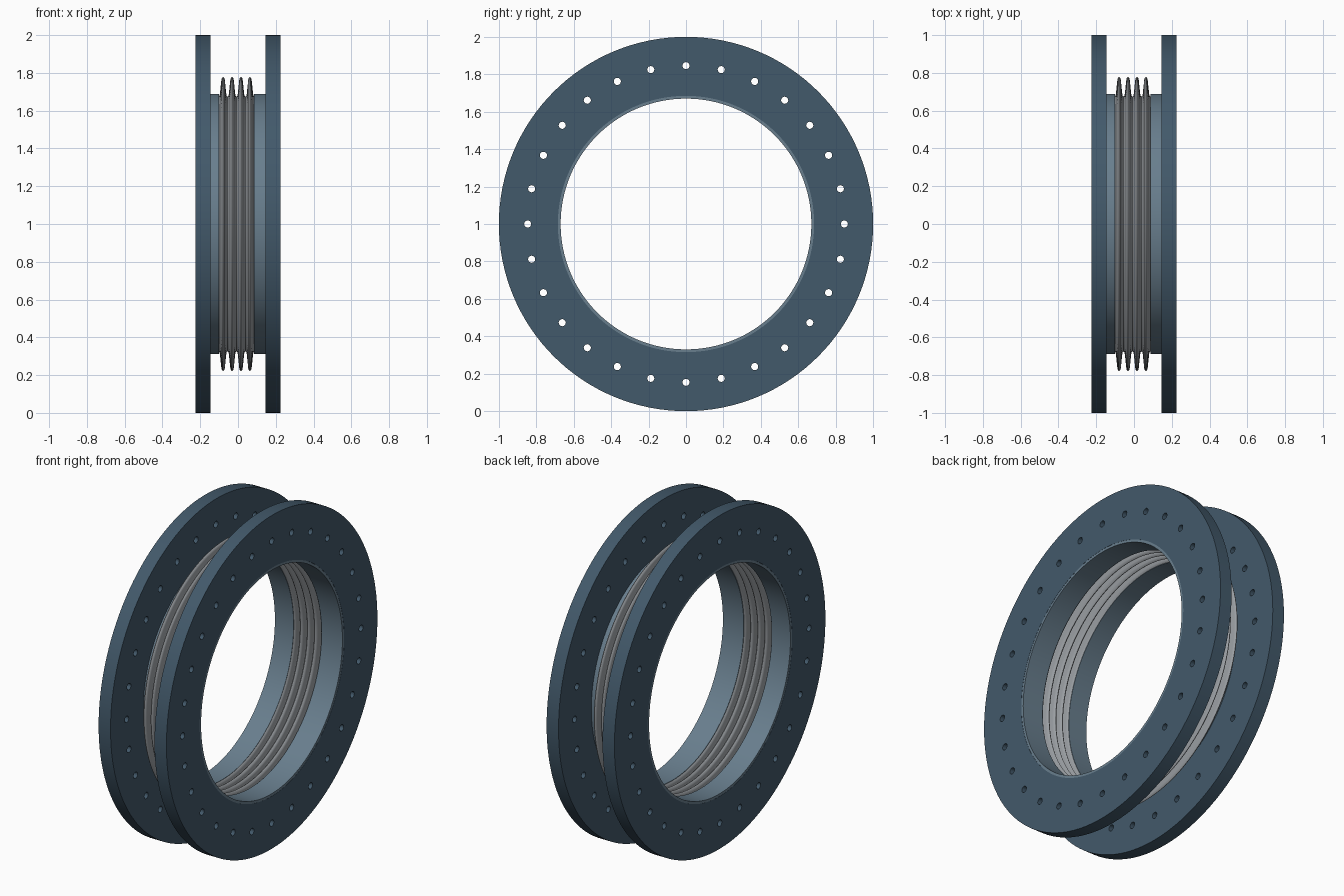
import bpy, bmesh
from math import sin, cos, pi
from mathutils import Vector

if "Cube" in bpy.data.objects:
    bpy.data.objects.remove(bpy.data.objects["Cube"])

SEG = 128
CZ = 1.0  # height of the pipe axis


def material(name, rgb):
    m = bpy.data.materials.new(name)
    m.diffuse_color = (*rgb, 1)
    m.use_nodes = True
    m.node_tree.nodes["Principled BSDF"].inputs["Base Color"].default_value = m.diffuse_color
    return m


FLANGE = material("flange_blue", (0.055, 0.10, 0.145))
PIPE = material("pipe_blue", (0.14, 0.21, 0.27))
STEEL = material("bellows_steel", (0.32, 0.34, 0.36))


def finish(ob, mat, angle):
    ob.data.materials.append(mat)
    bpy.ops.object.select_all(action='DESELECT')
    ob.select_set(True)
    bpy.context.view_layer.objects.active = ob
    bpy.ops.object.shade_smooth_by_angle(angle=angle)


def lathe(name, profile, mat, angle=0.6):
    """Revolve a closed (x, radius) profile about the x axis."""
    bm = bmesh.new()
    rings = [[bm.verts.new((x, r * cos(2 * pi * i / SEG), CZ + r * sin(2 * pi * i / SEG)))
              for x, r in profile] for i in range(SEG)]
    n = len(profile)
    for i in range(SEG):
        a, b = rings[i], rings[(i + 1) % SEG]
        for j in range(n):
            k = (j + 1) % n
            bm.faces.new((a[j], a[k], b[k], b[j]))
    bmesh.ops.recalc_face_normals(bm, faces=bm.faces)
    me = bpy.data.meshes.new(name)
    bm.to_mesh(me)
    bm.free()
    ob = bpy.data.objects.new(name, me)
    bpy.context.collection.objects.link(ob)
    finish(ob, mat, angle)


def bolt_cutter(count=28, circle=0.846, radius=0.019):
    """One mesh of all bolt-hole cylinders, long enough for both flanges."""
    bm = bmesh.new()
    sides = 20
    for h in range(count):
        t = 2 * pi * h / count
        cy, cz = circle * cos(t), CZ + circle * sin(t)
        ends = [[bm.verts.new((x, cy + radius * cos(2 * pi * i / sides),
                               cz + radius * sin(2 * pi * i / sides)))
                 for i in range(sides)] for x in (-0.4, 0.4)]
        for i in range(sides):
            j = (i + 1) % sides
            bm.faces.new((ends[0][i], ends[0][j], ends[1][j], ends[1][i]))
        bm.faces.new(ends[0])
        bm.faces.new(ends[1])
    bmesh.ops.recalc_face_normals(bm, faces=bm.faces)
    me = bpy.data.meshes.new("bolt_hole_cutter")
    bm.to_mesh(me)
    bm.free()
    ob = bpy.data.objects.new("bolt_hole_cutter", me)
    bpy.context.collection.objects.link(ob)
    ob.hide_render = True
    return ob


# Flanges and pipe stubs on both ends
for side, s, inner in (("left", -1, 0.100), ("right", 1, 0.086)):
    lathe(side + "_flange", [(s * 0.225, 0.685), (s * 0.225, 1.0),
                             (s * 0.146, 1.0), (s * 0.146, 0.685)], FLANGE)
    lathe(side + "_pipe_stub", [(s * 0.224, 0.670), (s * 0.224, 0.686), (s * 0.146, 0.689),
                                (s * inner, 0.689), (s * inner, 0.670)], PIPE)

# Bolt holes, cut and applied
cutter = bolt_cutter()
for name in ("left_flange", "right_flange"):
    ob = bpy.data.objects[name]
    bpy.context.view_layer.objects.active = ob
    mod = ob.modifiers.new("bolt_holes", 'BOOLEAN')
    mod.object = cutter
    mod.operation = 'DIFFERENCE'
    mod.solver = 'EXACT'
    ob.modifiers.move(len(ob.modifiers) - 1, 0)
    bpy.ops.object.modifier_apply(modifier=mod.name)
bpy.data.objects.remove(cutter)

# Bellows: four rounded convolutions with a thin wall
half = [(-0.0237, 0.675), (-0.0195, 0.678), (-0.0170, 0.688),
        (-0.0090, 0.764), (-0.0060, 0.774), (0.0, 0.778)]
wave = half + [(-x, r) for x, r in half[-2:0:-1]]
PITCH = 0.0474
outer = [Vector((-0.079 + PITCH * k + x, r)) for k in range(4) for x, r in wave]
outer.append(Vector((-0.079 + PITCH * 3 + 0.0237, 0.675)))
wall = []
for i, p in enumerate(outer):
    d = (outer[min(i + 1, len(outer) - 1)] - outer[max(i - 1, 0)]).normalized()
    wall.append(p + Vector((d.y, -d.x)) * 0.004)
lathe("bellows", [tuple(p) for p in outer + wall[::-1]], STEEL, 1.0)
